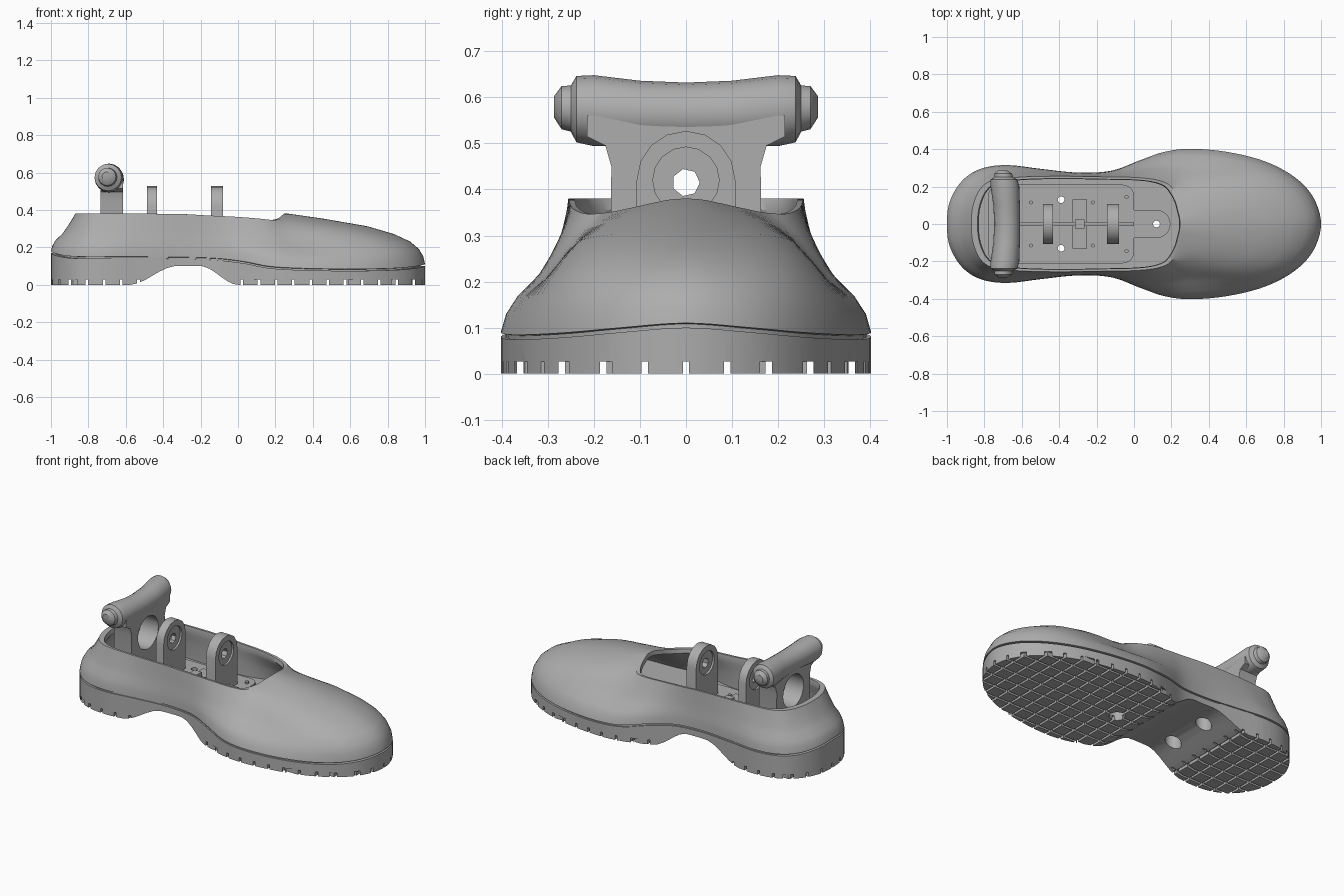
import bpy, bmesh
from math import cos, sin, pi
from mathutils import Vector, Matrix

cube = bpy.data.objects.get("Cube")
if cube:
    bpy.data.objects.remove(cube, do_unlink=True)

grey = bpy.data.materials.new("plain grey")
grey.use_nodes = True
grey.diffuse_color = (0.42, 0.42, 0.42, 1)
grey.node_tree.nodes["Principled BSDF"].inputs["Base Color"].default_value = grey.diffuse_color


def finish(name, bm):
    bmesh.ops.recalc_face_normals(bm, faces=bm.faces)
    mesh = bpy.data.meshes.new(name)
    bm.to_mesh(mesh)
    bm.free()
    mesh.materials.append(grey)
    obj = bpy.data.objects.new(name, mesh)
    bpy.context.scene.collection.objects.link(obj)
    return obj


def activate(obj):
    bpy.ops.object.select_all(action='DESELECT')
    obj.select_set(True)
    bpy.context.view_layer.objects.active = obj


def smooth(obj, angle=0.6):
    activate(obj)
    bpy.ops.object.shade_smooth_by_angle(angle=angle)


def cut(obj, cutter):
    activate(obj)
    mod = obj.modifiers.new("cut", 'BOOLEAN')
    mod.operation, mod.solver, mod.object = 'DIFFERENCE', 'EXACT', cutter
    bpy.ops.object.modifier_apply(modifier=mod.name)
    bpy.data.objects.remove(cutter, do_unlink=True)


def add_box(bm, lo, hi):
    lo, hi = Vector(lo), Vector(hi)
    m = Matrix.Translation((lo + hi) / 2) @ Matrix.Diagonal((*(hi - lo), 1))
    bmesh.ops.create_cube(bm, size=1, matrix=m)


def add_rod(bm, centre, r, length, axis='Z', sides=20):
    turn = Matrix.Rotation(pi / 2, 4, 'Y') if axis == 'X' else Matrix()
    bmesh.ops.create_cone(bm, cap_ends=True, segments=sides, radius1=r, radius2=r,
                          depth=length, matrix=Matrix.Translation(centre) @ turn)


def rods(name, centres, *args):
    bm = bmesh.new()
    for c in centres:
        add_rod(bm, c, *args)
    return finish(name, bm)


def prism(name, pts, axis, lo, hi):
    """Extrude a closed 2D outline along x or z."""
    bm = bmesh.new()
    place = (lambda p, h: (h, *p)) if axis == 'X' else (lambda p, h: (*p, h))
    face = bm.faces.new([bm.verts.new(place(p, lo)) for p in pts])
    new = bmesh.ops.extrude_face_region(bm, geom=[face])["geom"]
    shift = Vector(place((0, 0), hi - lo))
    bmesh.ops.translate(bm, vec=shift, verts=[v for v in new if isinstance(v, bmesh.types.BMVert)])
    return finish(name, bm)


# Stations from heel to toe: outer x, y / opening x, y, z / sole line z
stations = [Vector(s) for s in (
    (-1, 0, -.87, 0, .38, .17), (-.985, .12, -.86, .1, .38, .16),
    (-.92, .23, -.82, .19, .38, .145), (-.82, .295, -.75, .235, .38, .14),
    (-.68, .315, -.62, .25, .38, .14), (-.5, .295, -.48, .255, .38, .14),
    (-.3, .275, -.3, .255, .378, .138), (-.12, .285, -.15, .252, .37, .132),
    (.03, .34, -.02, .25, .364, .115), (.16, .385, .1, .24, .355, .09),
    (.3, .402, .18, .215, .347, .08), (.5, .385, .22, .17, .35, .075),
    (.7, .335, .245, .12, .36, .075), (.86, .25, .257, .075, .37, .08),
    (.96, .14, .267, .035, .378, .09), (1, 0, .27, 0, .38, .1))]


def flip(s):
    return Vector((s[0], -s[1], s[2], -s[3], s[4], s[5]))


def catmull(a, b, c, d, t):
    return (b * 2 + (c - a) * t + (a * 2 - b * 5 + c * 4 - d) * t * t
            + (b * 3 - a - c * 3 + d) * t ** 3) * 0.5


ext = [flip(stations[1])] + stations + [flip(stations[-2])]
half = [catmull(*ext[i:i + 4], k / 5) for i in range(len(stations) - 1) for k in range(5)]
half.append(stations[-1])
loop = half + [flip(s) for s in half[-2:0:-1]]
N = len(loop)


def ease(a, b, x):
    t = min(max((x - a) / (b - a), 0), 1)
    return t * t * (3 - 2 * t)


def loft(name, rings):
    """Skin closed rings and cap both ends with crosswise strips."""
    bm = bmesh.new()
    rows = [[bm.verts.new(p) for p in ring] for ring in rings]
    for a, b in zip(rows, rows[1:]):
        for i in range(N):
            j = (i + 1) % N
            bm.faces.new((a[i], a[j], b[j], b[i]))
    for row in (rows[0], rows[-1]):
        for i in range(N // 2):
            ids = dict.fromkeys((i, i + 1, (N - i - 1) % N, (N - i) % N))
            bm.faces.new([row[k] for k in ids])
    return finish(name, bm)


# Sole with raised arch and an inset seam
def arch(x):
    return 0.1 * ease(-.58, -.33, x) * (1 - ease(-.2, 0, x))


def outer(scale, height):
    return [(s[0] * scale, s[1] * scale, height(s)) for s in loop]


sole = loft("sole", [outer(1, lambda s: arch(s[0])), outer(1, lambda s: s[5]),
                     outer(.975, lambda s: s[5]), outer(.975, lambda s: s[5] + .015)])

# Tread grooves, crosswise then lengthwise
bm = bmesh.new()
for k in range(-10, 11):
    x = k * .092 + .02
    if not -.5 < x < -.05:
        add_box(bm, (x - .007, -.6, -.1), (x + .007, .6, .027))
cut(sole, finish("cross_grooves", bm))
bm = bmesh.new()
for k in range(-4, 5):
    add_box(bm, (-1.2, k * .09 - .007, -.1), (1.2, k * .09 + .007, .027))
cut(sole, finish("long_grooves", bm))

# Upper: outer skin, rim, inner skin and floor
levels = (0, .15, .3, .45, .6, .75, .9, 1)
side_in = (0, .06, .2, .45, .62, .77, .91, 1)
toe_in = (0, .012, .045, .11, .23, .42, .74, 1)
FLOOR = .17


def skin(k, scale=1, drop=0.0):
    ring = []
    for s in loop:
        w = ease(.3, .9, s[0])
        t = side_in[k] * (1 - w) + toe_in[k] * w
        x, y = s[0] + (s[2] - s[0]) * t, s[1] + (s[3] - s[1]) * t
        base = s[5] + .01
        z = base + (s[4] - base) * levels[k] - drop
        ring.append(((x + .2) * scale - .2, y * scale, z))
    return ring


rings = [outer(.975, lambda s: s[5] + .008)] + [skin(k) for k in range(8)]
rings += [skin(7, .95)] + [skin(k, .94, .025) for k in (7, 6, 5, 4)]
rings.append([(x, y, FLOOR) for x, y, z in skin(3, .93)])
upper = loft("upper", rings)

# Mounting plate with rounded corners
plate_pts = []
for q, (cx, cy) in enumerate(((-.06, .15), (-.72, .15), (-.72, -.15), (-.06, -.15))):
    for k in range(6):
        a = (q + k / 5) * pi / 2
        plate_pts.append((cx + .06 * cos(a), cy + .06 * sin(a)))
plate = prism("mounting_plate", plate_pts, 'Z', FLOOR - .01, .19)

# Screw holes through plate, floor and sole
holes = [(-.39, .13, .1), (-.39, -.13, .1), (.12, 0, .1)]
for part, r in ((sole, .045), (upper, .018), (plate, .018)):
    cut(part, rods("hole_cutter", holes, r, .5))
smooth(sole, .5)
smooth(upper, .6)

# Ribs, centre block, small screws and front tab
bm = bmesh.new()
add_box(bm, (-.66, -.012, .18), (0, .012, .225))
finish("centre_rib", bm)
bm = bmesh.new()
add_box(bm, (-.33, -.13, .18), (-.25, .13, .21))
add_box(bm, (-.315, -.025, .2), (-.265, .025, .245))
finish("centre_block", bm)
rods("plate_screws", [(x, s * y, .192) for s in (-1, 1)
                      for x, y in ((-.55, .115), (-.22, .115), (-.04, .145))], .011, .02, 'Z', 6)
tab_pts = [(0, -.075)] + [(.12 + .075 * sin(a), -.075 * cos(a))
                          for a in (k * pi / 12 for k in range(13))] + [(0, .075)]
tab = prism("front_tab", tab_pts, 'Z', FLOOR - .01, .19)
cut(tab, rods("tab_cutter", [(.12, 0, .18)], .018, .2))

# Two eyelet brackets with recessed bearings
PIVOT = .42
eye = [(.107 * cos(a), PIVOT + .107 * sin(a)) for a in (k * pi / 8 for k in range(9))]
eye = [(.107, .18)] + eye + [(-.107, .18)]
for name, x, t in (("rear_bracket", -.46, .026), ("front_bracket", -.112, .032)):
    bracket = prism(name, eye, 'X', x - t, x + t)
    cut(bracket, rods("recess", [(x - t, 0, PIVOT), (x + t, 0, PIVOT)], .072, .024, 'X', 16))
    cut(bracket, rods("bore", [(x, 0, .415)], .03, .3, 'X', 7))
    smooth(bracket, .5)

# Handle: upright web with a round window
web_pts = [(.165, .18), (.162, .45), (.175, .495), (.215, .515), (.215, .56)]
web_pts += [(-y, z) for y, z in reversed(web_pts)]
web = prism("handle_web", web_pts, 'X', -.735, -.615)
cut(web, rods("window", [(-.67, 0, .405)], .1, .4, 'X', 24))
smooth(web, .5)

# Handle grip: waisted bar with tapered end knobs
bm = bmesh.new()
sweep = ((0, .069), (.1, .071), (.2, .077), (.238, .072), (.25, .05), (.27, .047), (.286, .024))
sweep = [(-y, r) for y, r in sweep[:0:-1]] + list(sweep)
rows = [[bm.verts.new((-.678 - .3 * y * y + r * cos(k * pi / 8), y,
                       .563 + .2 * y * y + r * sin(k * pi / 8))) for k in range(16)]
        for y, r in sweep]
for a, b in zip(rows, rows[1:]):
    for i in range(16):
        j = (i + 1) % 16
        bm.faces.new((a[i], a[j], b[j], b[i]))
bm.faces.new(rows[0])
bm.faces.new(rows[-1])
smooth(finish("handle_grip", bm), .6)
